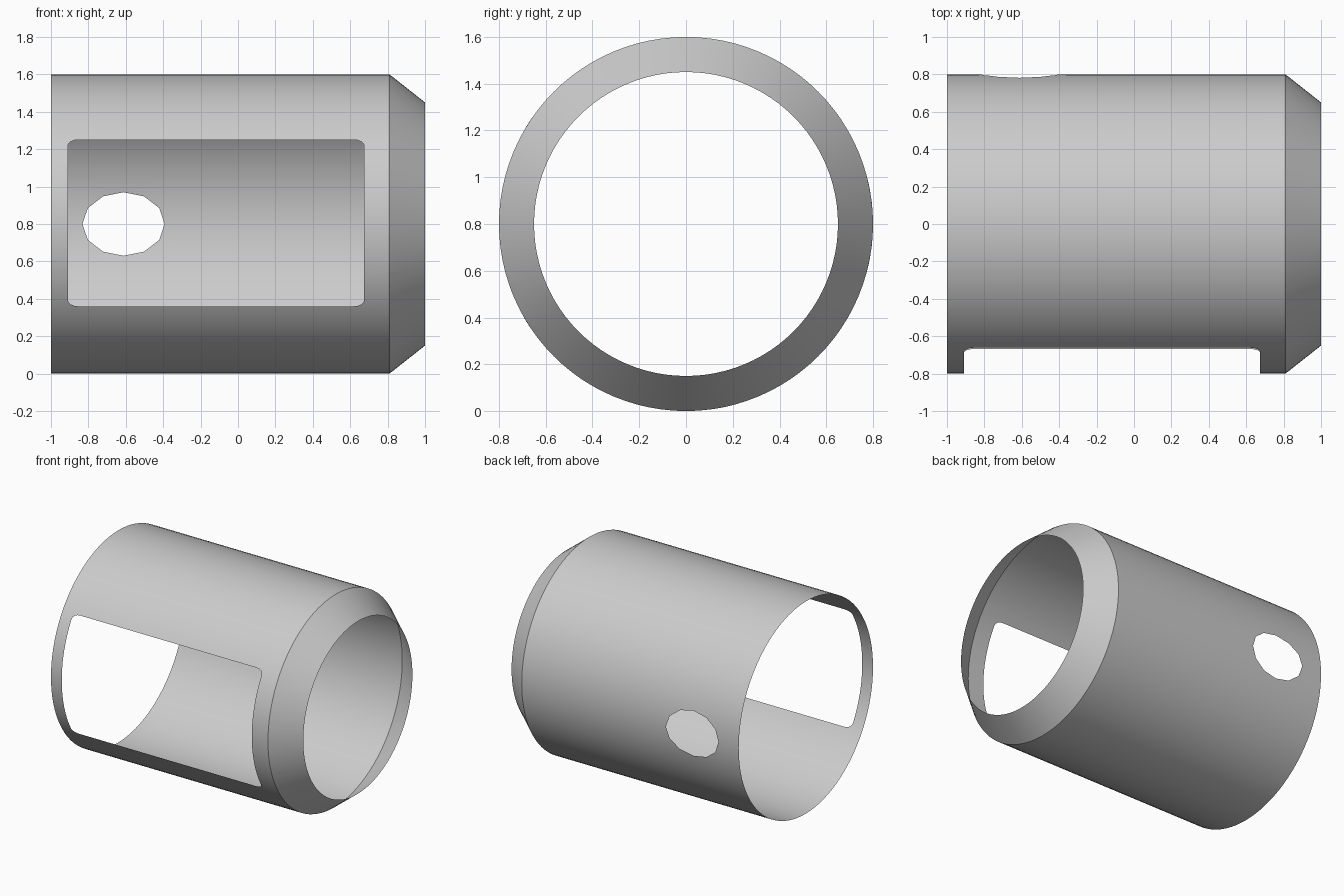
import bpy
import bmesh
from math import pi, sin, cos, asin
from mathutils import Vector

cube = bpy.data.objects.get("Cube")
if cube:
    bpy.data.objects.remove(cube, do_unlink=True)

RADIUS, LIP_RADIUS, SHOULDER = 0.8, 0.65, 0.81
SIDES = 96
START = -pi / 2  # seam along the bottom; angle 0 is the front


def add_loop(bm, points):
    """Closed outline on the unrolled sheet (x along axis, y = angle)."""
    verts = [bm.verts.new((x, a, 0)) for x, a in points]
    return [bm.edges.new((v, verts[i - 1])) for i, v in enumerate(verts)]


def rounded_window(x0, x1, a0, a1, rx, ra, steps=4):
    corners = [(x1 - rx, a1 - ra), (x0 + rx, a1 - ra),
               (x0 + rx, a0 + ra), (x1 - rx, a0 + ra)]
    return [(cx + rx * cos(t), ca + ra * sin(t))
            for q, (cx, ca) in enumerate(corners)
            for t in [(q + s / steps) * pi / 2 for s in range(steps + 1)]]


def oval(cx, ca, rx, ra, count):
    return [(cx + rx * cos(2 * pi * i / count), ca + ra * sin(2 * pi * i / count))
            for i in range(count)]


def cut(bm, point, normal):
    bmesh.ops.bisect_plane(bm, geom=bm.verts[:] + bm.edges[:] + bm.faces[:],
                           dist=1e-6, plane_co=point, plane_no=normal)


# Flat sheet with the front window and the rear oval hole
bm = bmesh.new()
end = START + 2 * pi
edges = add_loop(bm, [(-1, START), (1, START), (1, end), (-1, end)])
edges += add_loop(bm, rounded_window(-0.91, 0.675, asin(-0.44 / RADIUS),
                                     asin(0.45 / RADIUS), 0.055, 0.05))
edges += add_loop(bm, oval(-0.612, pi, 0.22, asin(0.17 / RADIUS), 12))
bmesh.ops.triangle_fill(bm, use_beauty=True, edges=edges, normal=(0, 0, 1))

# Divide into strips, with a crease at the shoulder
cut(bm, (SHOULDER, 0, 0), (1, 0, 0))
for i in range(1, SIDES):
    cut(bm, (0, START + 2 * pi * i / SIDES, 0), (0, 1, 0))

# Roll the sheet into a tube with a tapered end
for v in bm.verts:
    x, a, _ = v.co
    t = max(0, (x - SHOULDER) / (1 - SHOULDER))
    r = RADIUS + (LIP_RADIUS - RADIUS) * t
    v.co = Vector((x, -r * cos(a), RADIUS + r * sin(a)))
bmesh.ops.remove_doubles(bm, verts=bm.verts[:], dist=1e-5)
bm.normal_update()
for f in bm.faces:
    c = f.calc_center_median()
    if f.normal.dot(Vector((0, c.y, c.z - RADIUS))) < 0:
        f.normal_flip()

mesh = bpy.data.meshes.new("tube_shell")
bm.to_mesh(mesh)
bm.free()
shell = bpy.data.objects.new("tube_shell", mesh)
bpy.context.collection.objects.link(shell)

# Plain grey
grey = bpy.data.materials.new("light_grey")
grey.use_nodes = True
color = (0.6, 0.6, 0.6, 1)
grey.diffuse_color = color
grey.node_tree.nodes["Principled BSDF"].inputs["Base Color"].default_value = color
mesh.materials.append(grey)

bpy.ops.object.select_all(action="DESELECT")
shell.select_set(True)
bpy.context.view_layer.objects.active = shell
bpy.ops.object.shade_smooth_by_angle(angle=pi / 6)
